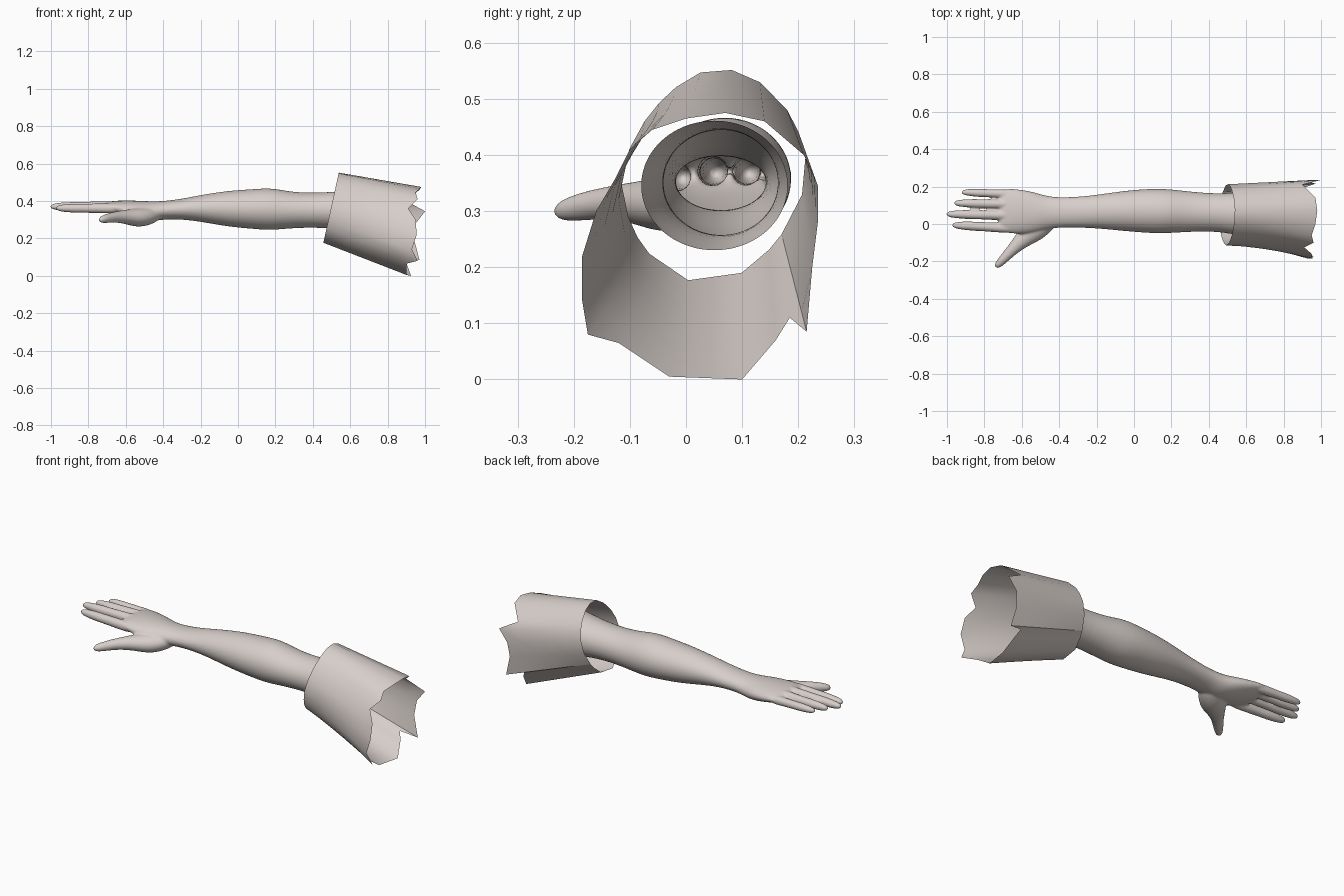
import bpy
import bmesh
from math import atan2, cos, sin, pi
from mathutils import Vector

if "Cube" in bpy.data.objects:
    bpy.data.objects.remove(bpy.data.objects["Cube"], do_unlink=True)

# One warm plaster colour for everything
plaster = bpy.data.materials.new("warm_plaster")
plaster.use_nodes = True
COLOUR = (0.68, 0.62, 0.59, 1)
plaster.diffuse_color = COLOUR
plaster.node_tree.nodes["Principled BSDF"].inputs["Base Color"].default_value = COLOUR


def select(objects):
    bpy.ops.object.select_all(action='DESELECT')
    for obj in objects:
        obj.select_set(True)
    bpy.context.view_layer.objects.active = objects[0]


def loft(name, rings, closed):
    """Skin a list of equal-length point rings, with end caps if closed."""
    bm = bmesh.new()
    loops = [[bm.verts.new(point) for point in ring] for ring in rings]
    for a, b in zip(loops, loops[1:]):
        count = len(a)
        for i in range(count):
            j = (i + 1) % count
            bm.faces.new((a[i], a[j], b[j], b[i]))
    if closed:
        bm.faces.new(loops[0])
        bm.faces.new(loops[-1])
    bmesh.ops.recalc_face_normals(bm, faces=bm.faces)
    mesh = bpy.data.meshes.new(name)
    bm.to_mesh(mesh)
    bm.free()
    obj = bpy.data.objects.new(name, mesh)
    bpy.context.collection.objects.link(obj)
    mesh.materials.append(plaster)
    return obj


def limb(name, stations, sides):
    """Closed soft tube along a path of (centre, half width, half height)."""
    rings = []
    last = len(stations) - 1
    for i, (centre, wide, tall) in enumerate(stations):
        along = (stations[min(i + 1, last)][0] - stations[max(i - 1, 0)][0]).normalized()
        side = along.cross(Vector((0, 0, 1))).normalized()
        up = side.cross(along)
        rings.append([centre + side * wide * cos(2 * pi * k / sides)
                      + up * tall * sin(2 * pi * k / sides) for k in range(sides)])
    obj = loft(name, rings, closed=True)
    obj.modifiers.new("soften", 'SUBSURF').levels = 2
    return obj


# Arm and palm: x, centre y, centre z, half width, half height
SHOULDER_X = .65
arm_profile = [
    (-.725, .074, .37, .09, .012),
    (-.70, .073, .37, .117, .028),
    (-.64, .068, .362, .122, .042),
    (-.55, .06, .35, .115, .053),
    (-.48, .06, .342, .094, .057),
    (-.41, .062, .35, .08, .048),
    (-.3, .063, .356, .083, .055),
    (-.2, .066, .361, .09, .072),
    (-.05, .07, .359, .109, .098),
    (.08, .07, .357, .12, .107),
    (.18, .069, .357, .12, .116),
    (.29, .066, .35, .109, .095),
    (.48, .06, .352, .098, .093),
    (.66, .05, .345, .138, .121),
    (.72, .05, .345, .138, .121),
]
arm = [(Vector((x, y, z)), w * 1.02, h * 1.02) for x, y, z, w, h in arm_profile]
parts = [limb("arm_and_hand", arm, 14)]

# Fingers: knuckle position, tip position, radius
FINGER_SHAPE = [(0, 1.1), (.3, 1.1), (.55, .98), (.68, 1.02), (.88, .87), (.97, .65), (1.01, .3)]
fingers = {
    "index_finger": ((-.62, -.024, .36), (-.97, -.006, .362), .026),
    "middle_finger": ((-.62, .045, .372), (-1, .053, .37), .026),
    "ring_finger": ((-.62, .105, .372), (-.96, .112, .37), .025),
    "little_finger": ((-.62, .158, .362), (-.92, .17, .368), .023),
}
for name, (knuckle, tip, radius) in fingers.items():
    start, end = Vector(knuckle), Vector(tip)
    path = [(start.lerp(end, t), radius * s, radius * s) for t, s in FINGER_SHAPE]
    parts.append(limb(name, path, 10))

# Thumb with its broad webbed base: x, y, z, half width, half height
thumb_profile = [
    (-.42, .06, .34, .04, .03),
    (-.47, .02, .322, .065, .05),
    (-.535, -.032, .31, .07, .055),
    (-.595, -.082, .315, .047, .04),
    (-.655, -.142, .315, .031, .03),
    (-.70, -.19, .307, .026, .026),
    (-.73, -.221, .3, .02, .02),
    (-.74, -.232, .298, .008, .008),
]
thumb = [(Vector((x, y, z)), w, h) for x, y, z, w, h in thumb_profile]
parts.append(limb("thumb", thumb, 12))

# Fuse the limb into one soft skin
select(parts)
bpy.ops.object.convert(target='MESH')
bpy.ops.object.join()
skin = bpy.context.object
remesh = skin.modifiers.new("fuse", 'REMESH')
remesh.mode = 'VOXEL'
remesh.voxel_size = .006
smooth = skin.modifiers.new("blend", 'SMOOTH')
smooth.factor, smooth.iterations = .5, 6
bpy.ops.object.convert(target='MESH')

# Open the hollow shoulder end
bm = bmesh.new()
bm.from_mesh(skin.data)
bmesh.ops.bisect_plane(bm, geom=bm.verts[:] + bm.edges[:] + bm.faces[:],
                       plane_co=(SHOULDER_X, 0, 0), plane_no=(1, 0, 0), clear_outer=True)
bm.to_mesh(skin.data)
bm.free()
skin.data.materials.clear()
skin.data.materials.append(plaster)
bpy.ops.object.shade_smooth()

# Sleeve: torn shoulder edge, drawn forward to a slanted oval cuff
torn_edge = [
    (.98, .07, .475), (.97, 0, .465), (.95, -.06, .445), (.96, -.1, .41),
    (.91, -.125, .36), (.95, -.16, .3), (.955, -.185, .22), (.93, -.185, .14),
    (.96, -.175, .08), (.9, -.12, .065), (.9, -.03, .005), (.925, .1, 0),
    (.9, .16, .07), (.88, .185, .11), (.97, .215, .085), (.94, .225, .2),
    (.95, .235, .28), (1, .235, .345), (.9, .21, .4), (.97, .14, .46),
]
STEPS = 5
sleeve = [[] for step in range(STEPS + 1)]
for point in torn_edge:
    shoulder = Vector(point)
    angle = atan2((shoulder.z - .24) / .24, (shoulder.y - .03) / .21)
    reach = 1 + .1 * min(0, sin(2 * angle))
    y, z = .05 + .165 * reach * cos(angle), .362 + .193 * reach * sin(angle)
    cuff = Vector((.455 + (z - .17) * .22, y, z))
    for step, ring in enumerate(sleeve):
        t = step / STEPS
        place = cuff.lerp(shoulder, t)
        if shoulder.y < 0:  # the front side stays narrow, then flares
            place.y = cuff.y + (shoulder.y - cuff.y) * t ** 1.6
        ring.append(place)
select([loft("sleeve", sleeve, closed=False)])
bpy.ops.object.shade_smooth_by_angle(angle=pi / 4)
